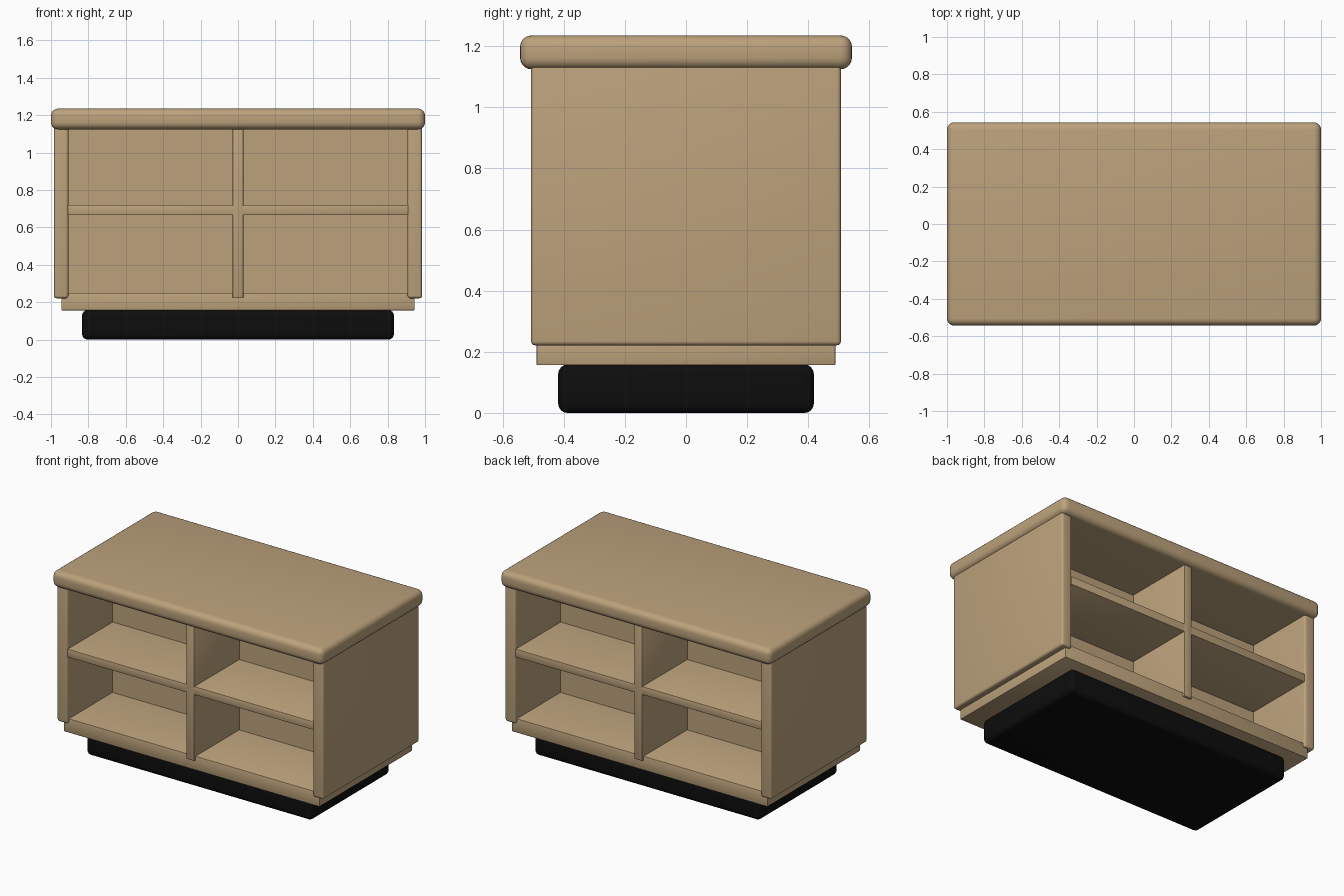
import bpy

if "Cube" in bpy.data.objects:
    bpy.data.objects.remove(bpy.data.objects["Cube"])


def material(name, rgb):
    mat = bpy.data.materials.new(name)
    mat.use_nodes = True
    color = (*rgb, 1)
    mat.diffuse_color = color
    mat.node_tree.nodes["Principled BSDF"].inputs["Base Color"].default_value = color
    return mat


wood = material("tan wood", (0.50, 0.36, 0.20))
black = material("black", (0.004, 0.004, 0.004))


def board(name, x, y, z, bevel, mat=wood, segments=4):
    """Rounded box from (min, max) ranges."""
    ranges = (x, y, z)
    bpy.ops.mesh.primitive_cube_add(size=1, location=[(a + b) / 2 for a, b in ranges])
    obj = bpy.context.object
    obj.name = name
    obj.scale = [b - a for a, b in ranges]
    bpy.ops.object.transform_apply(location=False, rotation=False, scale=True)
    obj.data.materials.append(mat)
    if bevel:
        mod = obj.modifiers.new("Rounded edges", "BEVEL")
        mod.width = bevel
        mod.segments = segments
        bpy.ops.object.modifier_apply(modifier=mod.name)
        bpy.ops.object.shade_smooth_by_angle()
    return obj


# Recessed plinth and floor of the cabinet
board("plinth", (-0.834, 0.834), (-0.418, 0.418), (0, 0.158), 0.03, black)
board("bottom_board", (-0.944, 0.944), (-0.489, 0.489), (0.156, 0.25), 0.004, segments=2)

# Thick rounded top
board("top_board", (-1, 1), (-0.543, 0.543), (1.124, 1.235), 0.038, segments=5)

# End panels
for side, name in ((-1, "right_panel"), (1, "left_panel")):
    xs = sorted((side * 0.907, side * 0.984))
    board(name, xs, (-0.507, 0.507), (0.221, 1.14), 0.014)

# Inner partitions, open on both the front and the back
board("middle_upright", (-0.029, 0.029), (-0.503, 0.503), (0.222, 1.14), 0.004, segments=2)
board("shelf", (-0.91, 0.91), (-0.502, 0.502), (0.665, 0.72), 0.004, segments=2)
board("centre_panel", (-0.92, 0.92), (-0.028, 0.028), (0.24, 1.14), 0)
